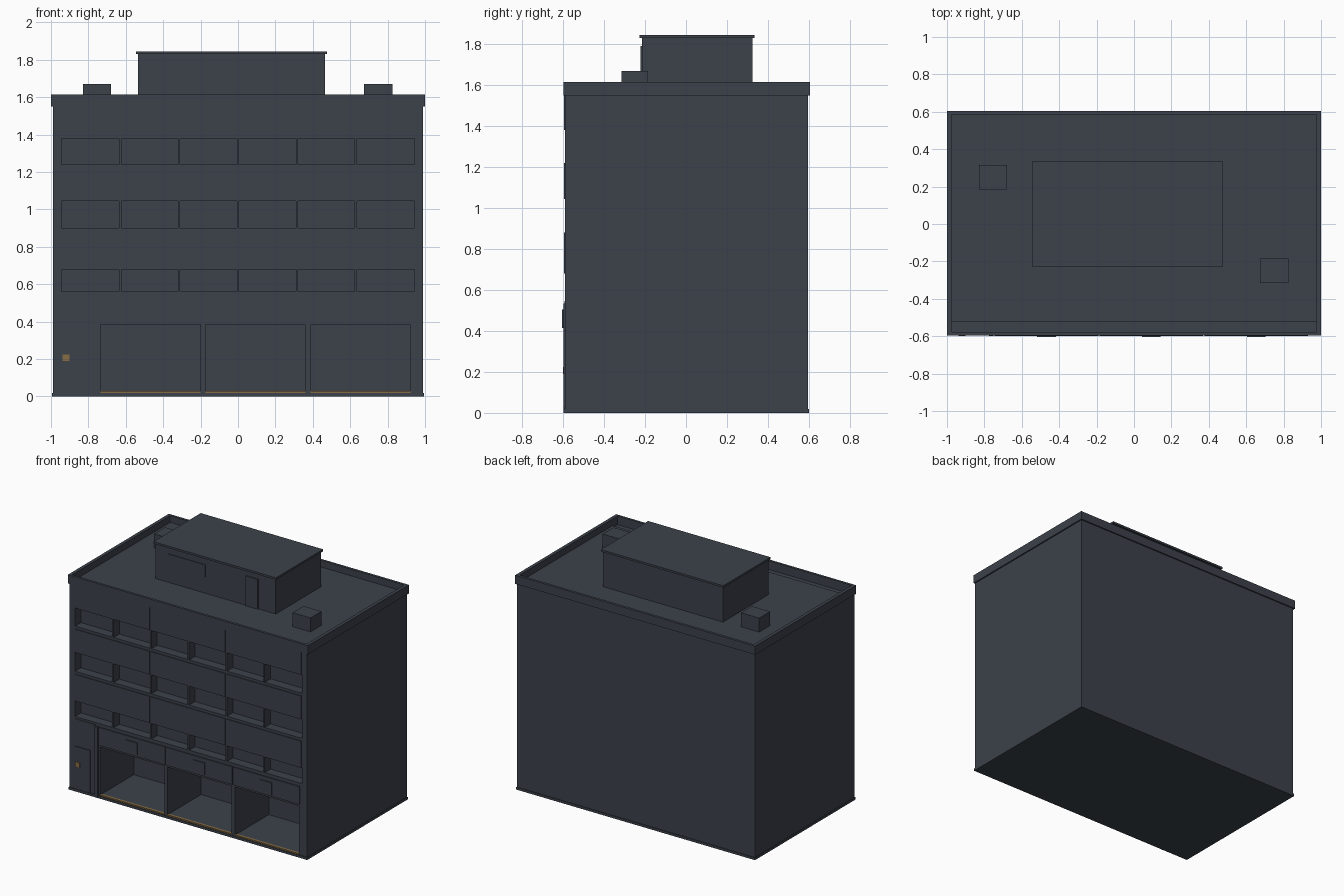
import bpy

if "Cube" in bpy.data.objects:
    bpy.data.objects.remove(bpy.data.objects["Cube"])


def material(name, rgb):
    m = bpy.data.materials.new(name)
    m.use_nodes = True
    m.diffuse_color = (*rgb, 1)
    m.node_tree.nodes["Principled BSDF"].inputs["Base Color"].default_value = (*rgb, 1)
    return m


slate = material("slate", (0.045, 0.054, 0.070))
gold = material("gold", (0.24, 0.15, 0.06))


def box(name, x, y, z, mat=slate):
    """Axis-aligned box from (low, high) ranges."""
    lo, hi = zip(x, y, z)
    verts = [(a, b, c) for a in x for b in y for c in z]
    faces = [(0, 1, 3, 2), (4, 6, 7, 5), (0, 4, 5, 1), (2, 3, 7, 6), (0, 2, 6, 4), (1, 5, 7, 3)]
    mesh = bpy.data.meshes.new(name)
    mesh.from_pydata(verts, [], faces)
    mesh.materials.append(mat)
    ob = bpy.data.objects.new(name, mesh)
    bpy.context.collection.objects.link(ob)
    return ob


FRONT, BACK, SIDE = -0.59, 0.595, 0.99
GLASS, SHOP = -0.52, -0.19      # back of window and shop recesses
ROOF = 1.565

# Main volume
box("upper_core", (-SIDE, SIDE), (GLASS, BACK), (0.56, ROOF))
box("ground_core", (-SIDE, SIDE), (SHOP, BACK), (0, 0.56))
box("ground_slab", (-SIDE, SIDE), (FRONT, SHOP), (0, 0.025))
box("plinth", (-0.995, 0.995), (-0.597, 0.6), (0, 0.018))
box("shop_ceiling", (-SIDE, SIDE), (FRONT, SHOP), (0.385, 0.56))

# Corner posts, full height of the upper floors
for name, s in (("right", -1), ("left", 1)):
    box(name + "_corner_post", sorted((s * 0.945, s * SIDE)), (FRONT, GLASS), (0.56, 1.55))

# Upper floors: open window recess below, blind panels above
bay = 1.89 / 6
for i, (low, mid, top) in enumerate([(0.56, 0.68, 0.88), (0.90, 1.045, 1.22), (1.24, 1.38, 1.55)]):
    floor = f"floor_{i + 1}_"
    box(floor + "header", (-0.945, 0.945), (FRONT, GLASS), (mid, low + 0.34 if i < 2 else 1.55))
    for k in range(1, 6):
        c = -0.945 + k * bay
        box(f"{floor}fin_{k}", (c - 0.006, c + 0.006), (FRONT, GLASS), (low, mid))
    for k in range(3):
        c = -0.945 + k * 2 * bay
        box(f"{floor}blind_{k + 1}", (c + 0.004, c + 2 * bay - 0.004), (FRONT - 0.006, FRONT), (mid, top))

# Ground floor partitions and entrance block
for name, x in (("entrance_block", (-SIDE, -0.735)), ("shop_wall_1", (-0.2, -0.175)),
                ("shop_wall_2", (0.36, 0.39)), ("shop_end_wall", (0.92, SIDE))):
    box(name, x, (FRONT, SHOP), (0.02, 0.39))

# Shop fronts: fascia, small bracket plate and threshold
for k in range(3):
    c = -0.468 + k * 0.561
    box(f"fascia_{k + 1}", (c - 0.277, c + 0.277), (-0.598, FRONT), (0.4, 0.535))
    box(f"fascia_plate_{k + 1}", (c - 0.05, c + 0.05), (-0.605, -0.598), (0.415, 0.505))
    box(f"threshold_{k + 1}", (c - 0.267, c + 0.267), (-0.594, -0.575), (0.019, 0.028), gold)

# Entrance
box("entrance_pilaster", (-0.775, -0.75), (-0.598, FRONT), (0, 0.535))
box("entrance_lintel", (-0.95, -0.775), (-0.594, FRONT), (0.535, 0.545))
box("entrance_door", (-0.94, -0.815), (-0.597, FRONT), (0.02, 0.34))
box("door_handle", (-0.937, -0.90), (-0.6, -0.597), (0.19, 0.225), gold)

# Roof parapet
top = (1.55, 1.615)
box("parapet_front", (-1, 1), (-0.597, -0.578), top)
box("parapet_back", (-1, 1), (0.585, 0.605), top)
for name, s in (("right", -1), ("left", 1)):
    box("parapet_" + name, sorted((s * 0.975, s)), (-0.578, 0.585), top)

# Rooftop house and vents
box("roof_house", (-0.535, 0.465), (-0.215, 0.325), (ROOF, 1.83))
box("roof_house_cap", (-0.545, 0.475), (-0.228, 0.335), (1.83, 1.845))
box("roof_house_door", (0.22, 0.32), (-0.223, -0.215), (ROOF, 1.79))
box("roof_house_window", (-0.43, -0.12), (-0.22, -0.215), (1.69, 1.78))
for i, (cx, cy) in enumerate([(0.75, -0.25), (-0.755, 0.25)]):
    box(f"roof_vent_{i + 1}", (cx - 0.075, cx + 0.075), (cy - 0.065, cy + 0.065), (ROOF, 1.67))
